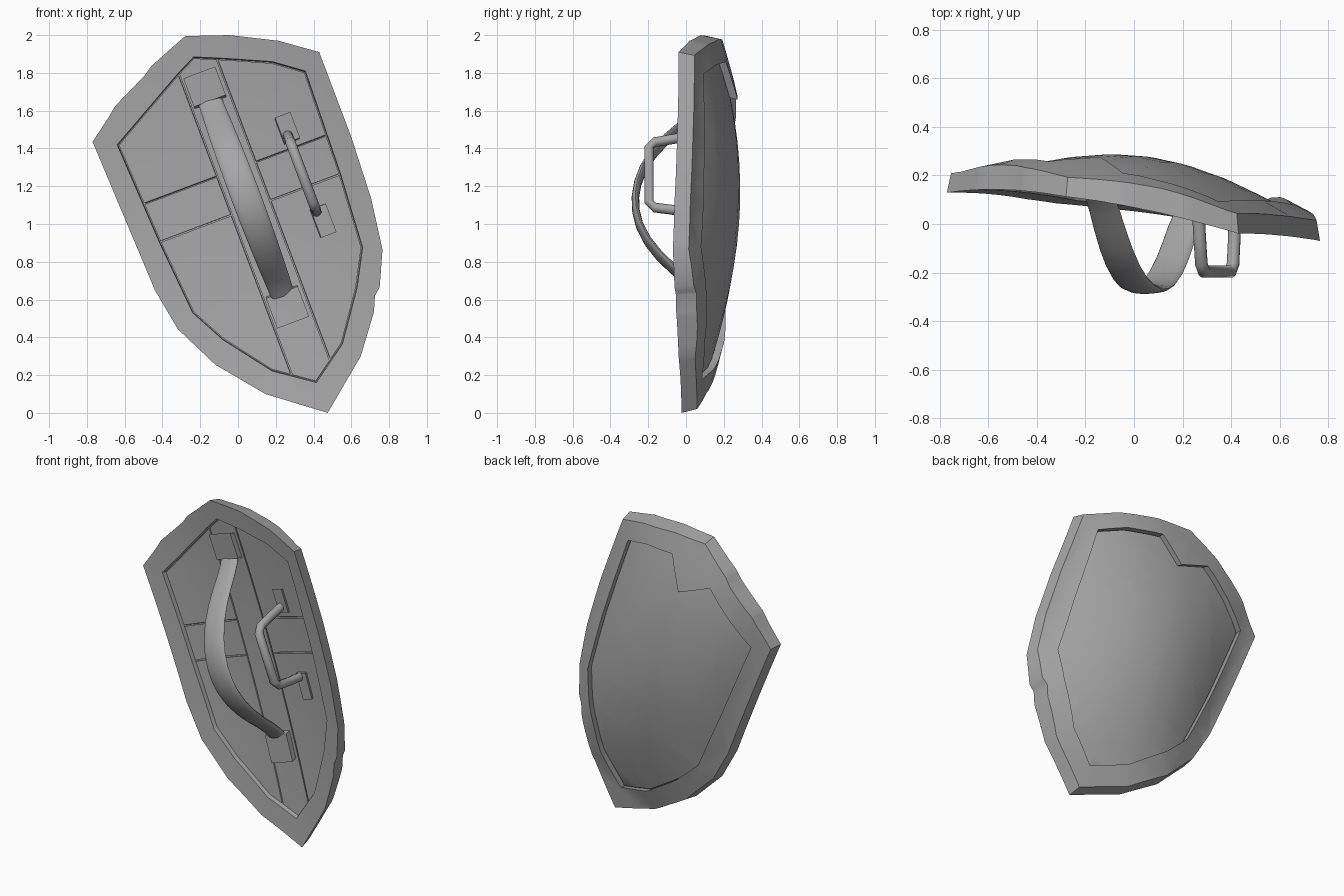
import bpy, bmesh, math
from mathutils import Vector

if "Cube" in bpy.data.objects:
    bpy.data.objects.remove(bpy.data.objects["Cube"], do_unlink=True)

TILT = math.radians(20.6)
CU, SU = math.cos(TILT), math.sin(TILT)
MID = 0.09      # position of the long axis across the shield
TAPER = 0.98    # the back of each slab is slightly smaller than its front

grey = bpy.data.materials.new("plain grey")
grey.use_nodes = True
COLOUR = (0.38, 0.38, 0.38, 1)
grey.diffuse_color = COLOUR
grey.node_tree.nodes["Principled BSDF"].inputs["Base Color"].default_value = COLOUR


def to_uv(x, z):
    """Across and along the tilted shield."""
    return x * CU + (z - 1) * SU, (z - 1) * CU - x * SU


def to_world(u, v, y):
    return Vector((u * CU - v * SU, y, 1 + u * SU + v * CU))


def inner_face(u, v):
    w = u - MID
    return 0.1025 - 0.135 * w + 0.06 * v - 0.187 * w * w - 0.049 * v * v


def bulge(u, v):
    across = max(0, 1 - ((u - MID) / 0.56) ** 2)
    along = max(0, 1 - ((v - 0.05) / 0.95) ** 2)
    return 0.13 * across * along


def finish(name, bm, angle=30):
    bmesh.ops.recalc_face_normals(bm, faces=bm.faces)
    mesh = bpy.data.meshes.new(name)
    bm.to_mesh(mesh)
    bm.free()
    mesh.materials.append(grey)
    obj = bpy.data.objects.new(name, mesh)
    bpy.context.collection.objects.link(obj)
    bpy.ops.object.select_all(action="DESELECT")
    obj.select_set(True)
    bpy.context.view_layer.objects.active = obj
    bpy.ops.object.shade_smooth_by_angle(angle=math.radians(angle))


def slab(name, loops, front, back, domed=(False, False), clip=None, step=0.12):
    """Curved slab over a flat outline (u, v), between two depths."""
    bm = bmesh.new()
    edges = []
    for loop in loops:
        vs = [bm.verts.new((u, 0, v)) for u, v in loop]
        edges += [bm.edges.new((a, b)) for a, b in zip(vs, vs[1:] + vs[:1])]
    bmesh.ops.triangle_fill(bm, use_beauty=True, edges=edges)

    def cut(point, normal, clear=False):
        bmesh.ops.bisect_plane(bm, geom=bm.verts[:] + bm.edges[:] + bm.faces[:], dist=1e-5,
                               plane_co=point, plane_no=normal, clear_outer=clear)
    if clip:
        u0, u1, v0, v1 = clip
        cut((u0, 0, 0), (-1, 0, 0), True)
        cut((u1, 0, 0), (1, 0, 0), True)
        cut((0, 0, v0), (0, 0, -1), True)
        cut((0, 0, v1), (0, 0, 1), True)
    for i in range(-10, 11):
        cut((i * step + MID, 0, 0), (1, 0, 0))
        cut((0, 0, i * step), (0, 0, 1))
    originals = bm.verts[:]
    made = bmesh.ops.extrude_face_region(bm, geom=bm.faces[:], use_keep_orig=True)["geom"]
    copies = [g for g in made if isinstance(g, bmesh.types.BMVert)]
    for verts, depth, scale, dome in ((originals, front, 1, domed[0]),
                                      (copies, back, TAPER, domed[1])):
        for p in verts:
            u, v = MID + (p.co.x - MID) * scale, p.co.z * scale
            p.co = to_world(u, v, inner_face(u, v) + depth + (bulge(u, v) if dome else 0))
    finish(name, bm)


def sweep(name, path, sides=12):
    """Tube along (u, v, y, half width, half thickness) points."""
    bm = bmesh.new()
    rings = []
    for i, (u, v, y, wide, thick) in enumerate(path):
        a, b = path[max(i - 1, 0)], path[min(i + 1, len(path) - 1)]
        dv, dy = b[1] - a[1], b[2] - a[2]
        length = math.hypot(dv, dy)
        nv, ny = -dy / length * thick, dv / length * thick
        ring = []
        for k in range(sides):
            t = 2 * math.pi * k / sides
            c, s = math.cos(t), math.sin(t)
            ring.append(bm.verts.new(to_world(u + wide * c, v + nv * s, y + ny * s)))
        rings.append(ring)
    for r, q in zip(rings, rings[1:]):
        for k in range(sides):
            j = (k + 1) % sides
            bm.faces.new((r[k], r[j], q[j], q[k]))
    bm.faces.new(rings[0])
    bm.faces.new(rings[-1])
    finish(name, bm, 45)


def plate(name, u, v, half_u, half_v, front):
    rect = [(u - half_u, v - half_v), (u + half_u, v - half_v),
            (u + half_u, v + half_v), (u - half_u, v + half_v)]
    slab(name, [rect], front, 0.03)


# Outlines as x, z
outer = [to_uv(*p) for p in (
    (0.475, 0), (0.65, 0.3), (0.72, 0.535), (0.725, 0.62), (0.75, 0.665), (0.765, 0.865),
    (0.705, 1.135), (0.6, 1.46), (0.43, 1.91), (0.215, 1.97), (-0.045, 2), (-0.28, 1.995),
    (-0.46, 1.835), (-0.495, 1.785), (-0.65, 1.625), (-0.685, 1.565), (-0.77, 1.435),
    (-0.44, 0.65), (-0.32, 0.445), (-0.12, 0.255), (0.145, 0.1))]
inner = [to_uv(*p) for p in (
    (0.415, 0.16), (0.553, 0.365), (0.63, 0.66), (0.66, 0.875), (0.54, 1.275),
    (0.357, 1.81), (0.18, 1.86), (-0.05, 1.876), (-0.235, 1.885), (-0.32, 1.795), (-0.36, 1.748),
    (-0.64, 1.42), (-0.415, 0.9), (-0.24, 0.53), (-0.08, 0.387), (0.18, 0.222))]

# Rim, domed shell and the rim flap over its upper corner
slab("rim", [outer, inner], 0, 0.079, domed=(False, True))
slab("domed_shell", [inner], 0.033, 0.04, domed=(False, True))
flap = inner[7:11] + [to_uv(-0.14, 1.67)]
slab("corner_flap", [flap], 0.035, 0.079, domed=(True, True))

# Inner planks separated by narrow grooves
board = [(MID + (u - MID) * 0.985, v * 0.99) for u, v in inner]
GAP = 0.004
slab("centre_plank", [board], 0.024, 0.035, clip=(-0.015 + GAP, 0.203 - GAP, -2, 2))
for side, u0, u1 in (("right", -2, -0.015 - GAP), ("left", 0.203 + GAP, 2)):
    for level, v0, v1 in (("lower", -2, 0.057), ("middle", 0.057, 0.275), ("upper", 0.275, 2)):
        slab(f"{side}_{level}_plank", [board], 0.024, 0.035,
             clip=(u0, u1, v0 + GAP, v1 - GAP))

# Broad arm strap with its mounting plates
plate("strap_upper_plate", MID, 0.743, 0.09, 0.08, -0.015)
plate("strap_lower_plate", MID, -0.506, 0.09, 0.085, -0.015)
half = [(0, -0.268), (0.08, -0.26), (0.16, -0.236), (0.25, -0.187), (0.33, -0.122),
        (0.4, -0.05), (0.46, 0.02), (0.51, 0.07), (0.55, 0.1)]
bow = [(-t, y) for t, y in half[:0:-1]] + half
sweep("arm_strap", [(MID, 0.118 + t, y + 0.06 * t, 0.078 - 0.05 * t * t, 0.02) for t, y in bow], 16)

# Thin hand grip with its mounting plates
plate("grip_upper_plate", 0.425, 0.385, 0.043, 0.073, 0.005)
plate("grip_lower_plate", 0.43, -0.143, 0.043, 0.08, 0.005)
grip = [(0.347, 0.07), (0.328, -0.055), (0.308, -0.165), (0.278, -0.196),
        (-0.032, -0.196), (-0.062, -0.165), (-0.077, -0.055), (-0.087, 0.07)]
sweep("hand_grip", [(0.412, v, y, 0.027, 0.026) for v, y in grip], 10)
